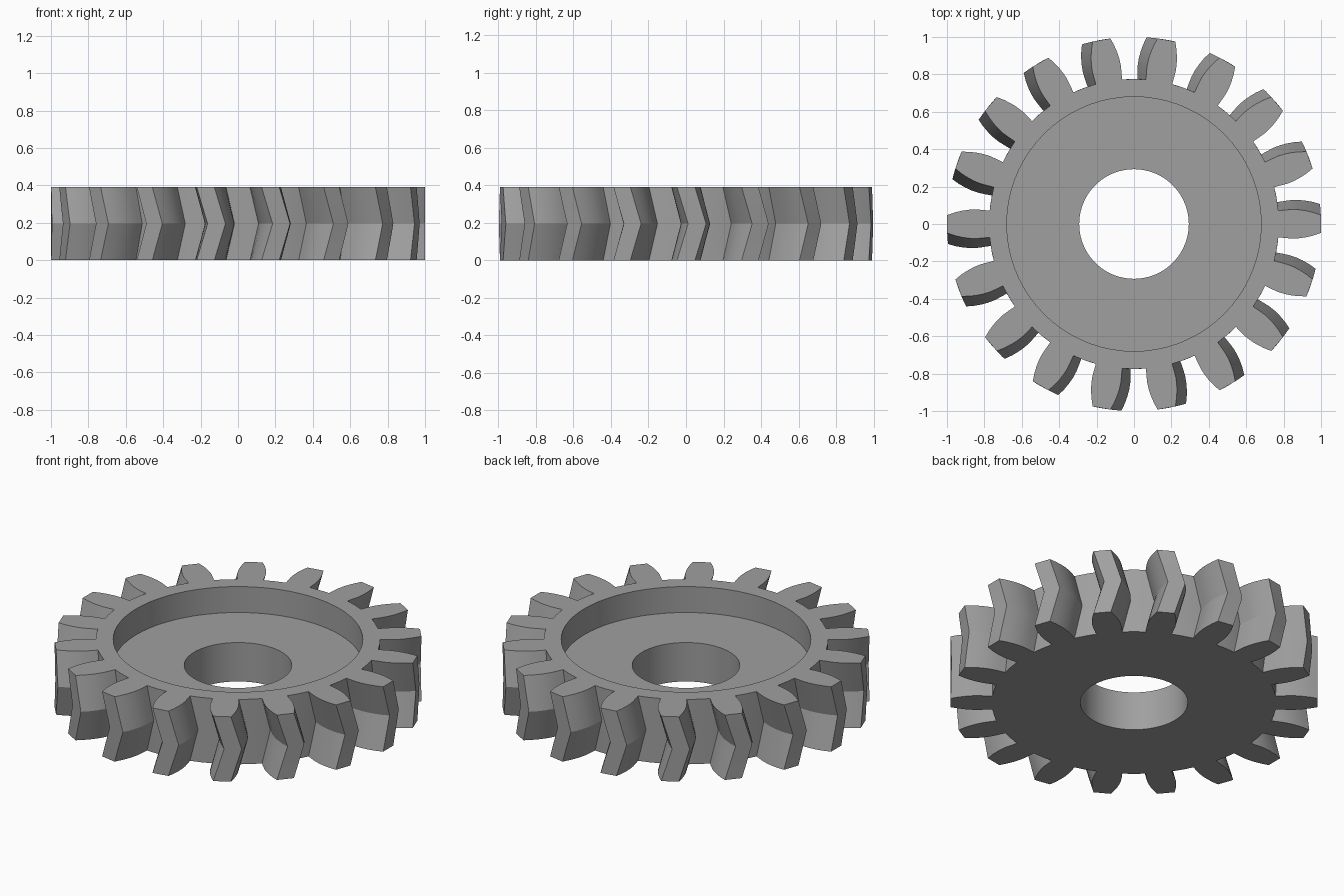
import bpy, bmesh, math

if "Cube" in bpy.data.objects:
    bpy.data.objects.remove(bpy.data.objects["Cube"])

TEETH = 18
HEIGHT = 0.39
FLOOR = 0.234            # height of the recessed web
R_HOLE, R_RECESS = 0.293, 0.68
TWIST = 3.4              # degrees the tooth leads at mid height
LAYERS = 6
# tooth flank: radius, half angle in degrees, from root to tip
FLANK = [(0.775, 5.27), (0.815, 5.3), (0.85, 5.25), (0.885, 4.95),
         (0.92, 4.45), (0.96, 3.7), (1.0, 2.75)]
R_ROOT, A_ROOT = FLANK[0]

steel = bpy.data.materials.new("steel_grey")
steel.diffuse_color = (0.35, 0.35, 0.35, 1)
steel.use_nodes = True
steel.node_tree.nodes["Principled BSDF"].inputs["Base Color"].default_value = steel.diffuse_color

bm = bmesh.new()


def vert(r, deg, z):
    a = math.radians(deg)
    return bm.verts.new((r * math.cos(a), r * math.sin(a), z))


# four columns per tooth: right flank, tooth centre, left flank, gap centre
columns = [t * 360 / TEETH + a for t in range(TEETH) for a in (-A_ROOT, 0, A_ROOT, 10)]
N = len(columns)


def ring(r, z, turn=0):
    return [vert(r, a + turn, z) for a in columns]


def bridge(lower, upper):
    for i in range(N):
        j = (i + 1) % N
        bm.faces.new((lower[i], lower[j], upper[j], upper[i]))


# herringbone layers: root ring plus both flanks of every tooth
levels = []
for k in range(LAYERS + 1):
    f = k / LAYERS
    z, turn = f * HEIGHT, TWIST * (1 - abs(2 * f - 1))
    root = ring(R_ROOT, z, turn)
    teeth = []
    for t in range(TEETH):
        c = t * 360 / TEETH + turn
        right = [root[4 * t]] + [vert(r, c - a, z) for r, a in FLANK[1:]]
        left = [root[4 * t + 2]] + [vert(r, c + a, z) for r, a in FLANK[1:]]
        teeth.append((right, left))
    levels.append((root, teeth))

# tooth flanks, tips and gap floors
for (root0, teeth0), (root1, teeth1) in zip(levels, levels[1:]):
    for t in range(TEETH):
        path0 = teeth0[t][0] + teeth0[t][1][::-1]
        path1 = teeth1[t][0] + teeth1[t][1][::-1]
        for i in range(len(path0) - 1):
            bm.faces.new((path0[i], path0[i + 1], path1[i + 1], path1[i]))
        for i in (4 * t + 2, 4 * t + 3):
            j = (i + 1) % N
            bm.faces.new((root0[i], root0[j], root1[j], root1[i]))

# flat ends of the teeth
for root, teeth in (levels[0], levels[-1]):
    for t, (right, left) in enumerate(teeth):
        bm.faces.new((root[4 * t + 1], right[0], right[1], left[1], left[0]))
        for i in range(1, len(right) - 1):
            bm.faces.new((right[i], right[i + 1], left[i + 1], left[i]))

# rim, recess wall, web, bore and flat underside
loops = [levels[-1][0], ring(R_RECESS, HEIGHT), ring(R_RECESS, FLOOR),
         ring(R_HOLE, FLOOR), ring(R_HOLE, 0), levels[0][0]]
for a, b in zip(loops, loops[1:]):
    bridge(a, b)

bmesh.ops.recalc_face_normals(bm, faces=bm.faces)
mesh = bpy.data.meshes.new("herringbone_gear")
bm.to_mesh(mesh)
bm.free()
mesh.materials.append(steel)
gear = bpy.data.objects.new("herringbone_gear", mesh)
bpy.context.collection.objects.link(gear)
bpy.context.view_layer.objects.active = gear
gear.select_set(True)
bpy.ops.object.shade_smooth_by_angle(angle=math.radians(20))
